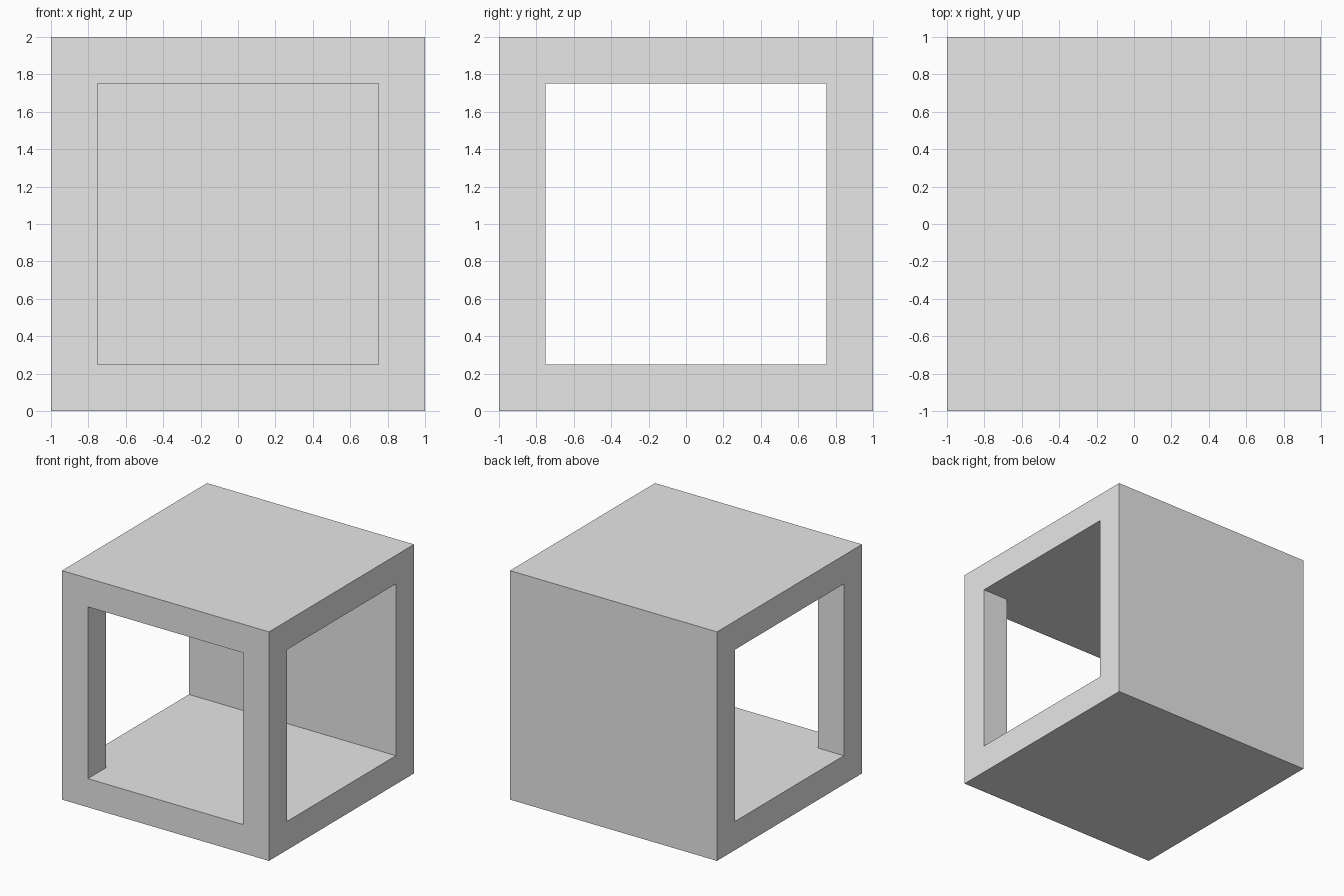
import bpy
import bmesh

if "Cube" in bpy.data.objects:
    bpy.data.objects.remove(bpy.data.objects["Cube"])

HALF, INNER, OUT = 1.0, 0.75, 1.5

grey = bpy.data.materials.new("plain grey")
grey.diffuse_color = (0.8, 0.8, 0.8, 1)
grey.use_nodes = True
grey.node_tree.nodes["Principled BSDF"].inputs["Base Color"].default_value = grey.diffuse_color


def prism(name, outline, z0, z1):
    """Extrude a flat xy outline from z0 up to z1."""
    bm = bmesh.new()
    base = bm.faces.new([bm.verts.new((x, y, z0)) for x, y in outline])
    top = bmesh.ops.extrude_face_region(bm, geom=[base])["geom"]
    verts = [v for v in top if isinstance(v, bmesh.types.BMVert)]
    bmesh.ops.translate(bm, verts=verts, vec=(0, 0, z1 - z0))
    bmesh.ops.recalc_face_normals(bm, faces=bm.faces[:])
    mesh = bpy.data.meshes.new(name)
    bm.to_mesh(mesh)
    bm.free()
    mesh.materials.append(grey)
    obj = bpy.data.objects.new(name, mesh)
    bpy.context.collection.objects.link(obj)
    return obj


# Solid cube that becomes the open frame with a closed back
frame = prism("open_box", [(-HALF, -HALF), (HALF, -HALF), (HALF, HALF), (-HALF, HALF)], 0, 2 * HALF)

# T-shaped hollow: open to the left, right and front
right_half = [(INNER, -OUT), (INNER, -INNER), (OUT, -INNER), (OUT, INNER)]
left_half = [(-x, y) for x, y in reversed(right_half)]
hollow = prism("hollow_cutter", right_half + left_half, HALF - INNER, HALF + INNER)
hollow.hide_render = True
hollow.display_type = 'WIRE'

cut = frame.modifiers.new("hollow", 'BOOLEAN')
cut.operation = 'DIFFERENCE'
cut.solver = 'EXACT'
cut.object = hollow
